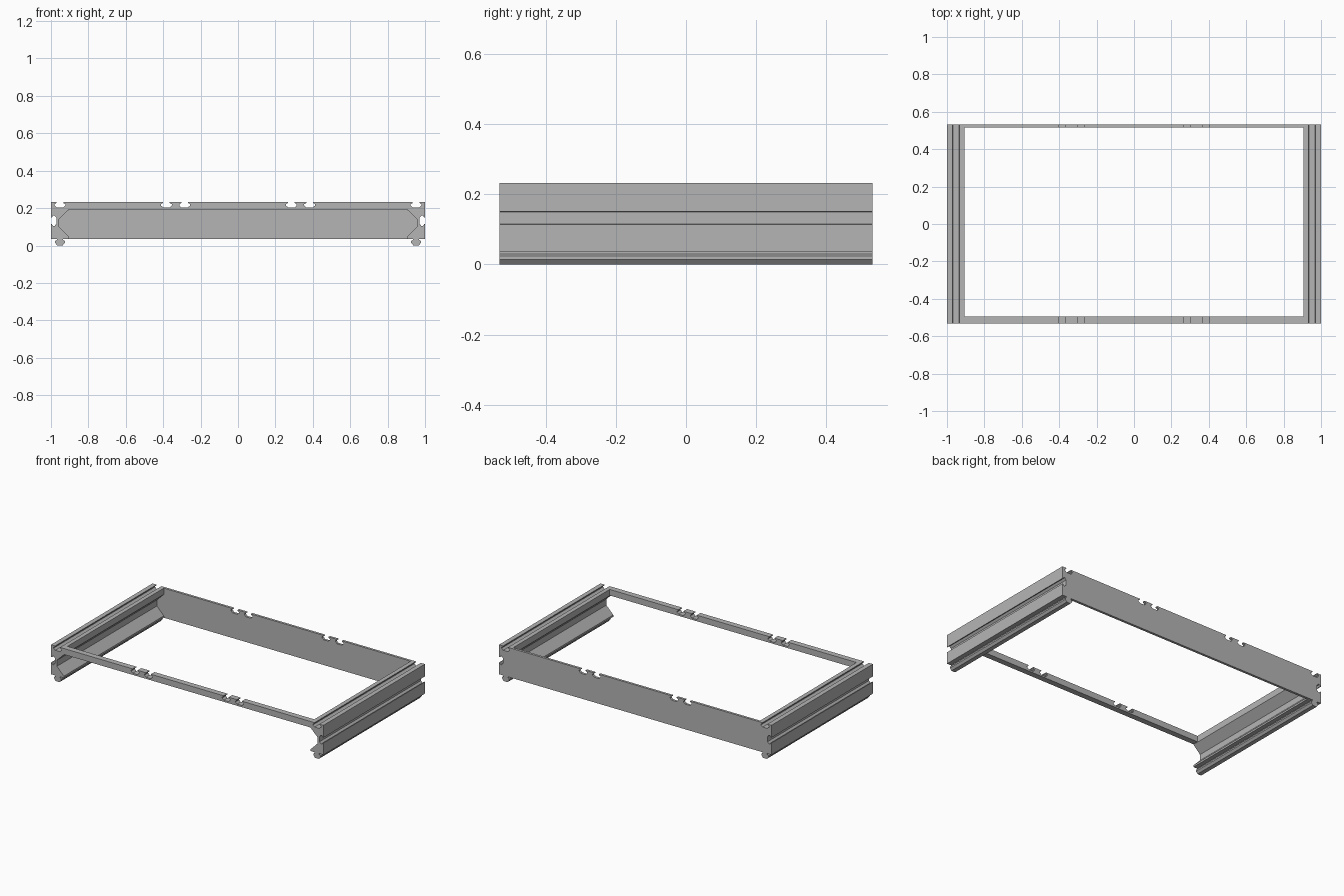
import bpy
import bmesh

cube = bpy.data.objects.get("Cube")
if cube:
    bpy.data.objects.remove(cube, do_unlink=True)

metal = bpy.data.materials.new("grey_metal")
metal.use_nodes = True
grey = (0.46, 0.46, 0.46, 1)
metal.diffuse_color = grey
metal.node_tree.nodes["Principled BSDF"].inputs["Base Color"].default_value = grey

TOP, BASE, HALF_Y = 0.232, 0.036, 0.532
INNER, RECESS, RAIL_X = 0.906, 0.957, 0.952

# Slot cross-section as (half width, depth): narrow mouth, wider pocket
SLOT = [(0.018, 0), (0.018, 0.005), (0.029, 0.011), (0.029, 0.018), (0.017, 0.029)]
RIB = [(0.017, 0), (0.017, 0.007), (0.026, 0.012), (0.026, 0.022), (0.014, BASE)]


def across(shape):
    """Full symmetric section as (offset, depth), from negative to positive."""
    return [(-w, d) for w, d in shape] + [(w, d) for w, d in reversed(shape)]


def extrude(name, outline, y0, y1):
    """Extrude an x-z outline from y0 to y1."""
    bm = bmesh.new()
    face = bm.faces.new([bm.verts.new((x, y0, z)) for x, z in outline])
    new = bmesh.ops.extrude_face_region(bm, geom=[face])["geom"]
    verts = [v for v in new if isinstance(v, bmesh.types.BMVert)]
    bmesh.ops.translate(bm, vec=(0, y1 - y0, 0), verts=verts)
    bmesh.ops.recalc_face_normals(bm, faces=bm.faces)
    mesh = bpy.data.meshes.new(name)
    bm.to_mesh(mesh)
    bm.free()
    mesh.materials.append(metal)
    obj = bpy.data.objects.new(name, mesh)
    bpy.context.collection.objects.link(obj)
    return obj


# Side rails: slots on top and outside, recessed inner face, rib below
rail = [(INNER, TOP)]
rail += [(RAIL_X + o, TOP - d) for o, d in across(SLOT)]
rail += [(1, TOP)]
rail += [(1 - d, 0.132 - o) for o, d in across(SLOT)]
rail += [(1, BASE)]
rail += [(RAIL_X - o, BASE - d) for o, d in across(RIB)]
recess = [(INNER, BASE), (INNER, 0.048), (RECESS, 0.10), (RECESS, 0.14), (INNER, 0.19)]
rail += recess
for name, side in (("left_rail", 1), ("right_rail", -1)):
    extrude(name, [(side * x, z) for x, z in rail], -HALF_Y, HALF_Y)

# Notched top edge shared by the front beam and the back panel
notched_top = [(-INNER, TOP)]
for centre in (-0.383, -0.285, 0.285, 0.383):
    notched_top += [(centre + o, TOP - d) for o, d in across(SLOT)]
notched_top += [(INNER, TOP)]

# Front beam: shallow bar between the rails
extrude("front_beam", notched_top + [(INNER, 0.192), (-INNER, 0.192)],
        -HALF_Y, -HALF_Y + 0.038)

# Back panel: full-height sheet that fills the rail recesses
ends = recess[::-1] + [(-x, z) for x, z in recess]
extrude("back_panel", notched_top + ends, HALF_Y - 0.016, HALF_Y)
